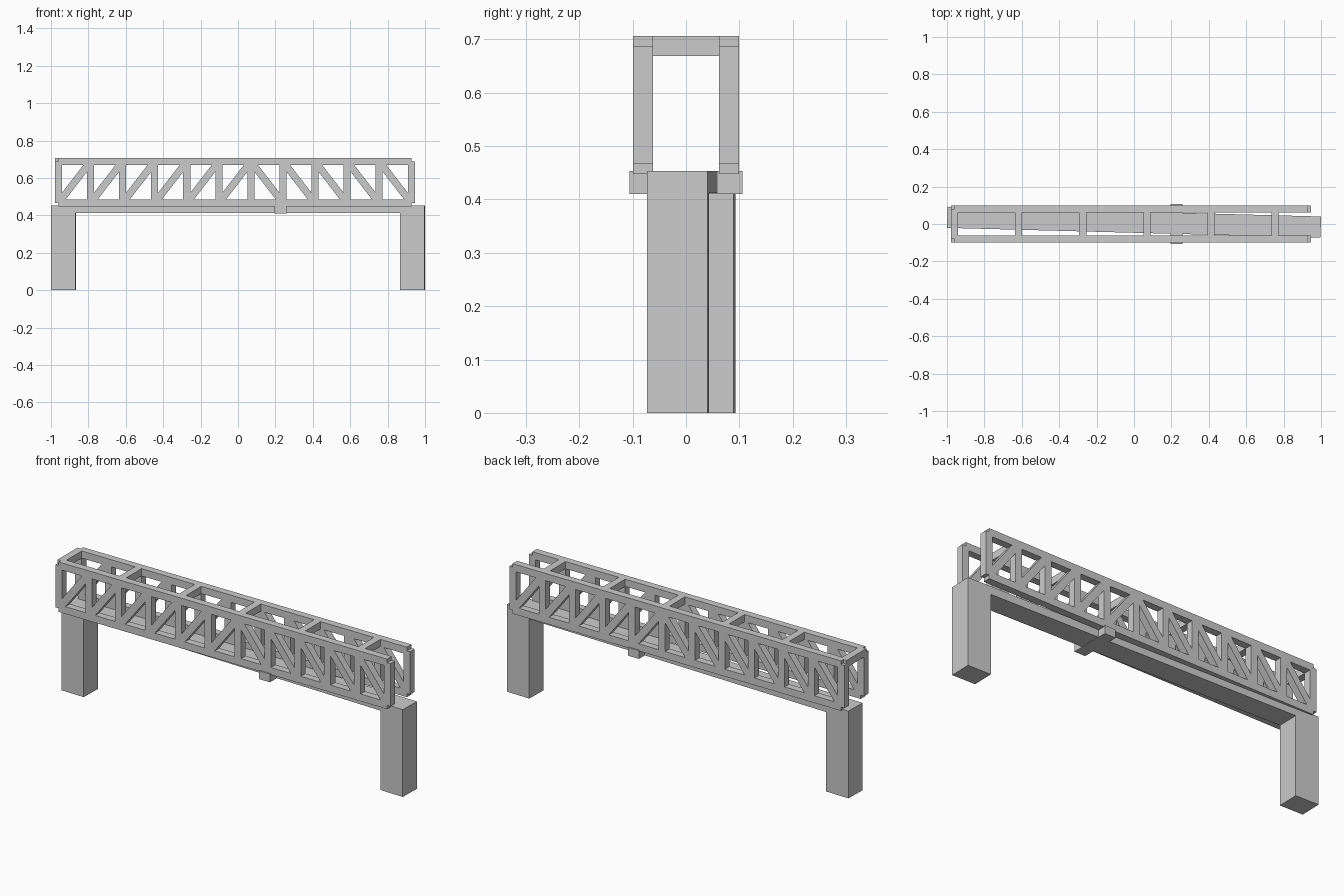
import bpy
from math import atan2, hypot, radians
from mathutils import Matrix, Vector

if "Cube" in bpy.data.objects:
    bpy.data.objects.remove(bpy.data.objects["Cube"])

T = 0.0375                 # square section of every truss member
Y = 0.081                  # truss plane offset
LOW, HIGH = 0.466, 0.688   # chord centre heights
X0, STEP, N = -0.96, 0.1715, 11


def prism(name, profile, y0, y1):
    """Extrude an x-z outline from y0 to y1."""
    n = len(profile)
    verts = [(x, y0, z) for x, z in profile] + [(x, y1, z) for x, z in profile]
    faces = [tuple(range(n)), tuple(range(2 * n - 1, n - 1, -1))]
    faces += [(i, i + n, (i + 1) % n + n, (i + 1) % n) for i in range(n)]
    mesh = bpy.data.meshes.new(name)
    mesh.from_pydata(verts, [], faces)
    obj = bpy.data.objects.new(name, mesh)
    bpy.context.collection.objects.link(obj)
    return obj


def box(name, x0, x1, y0, y1, z0, z1):
    return prism(name, [(x0, z0), (x1, z0), (x1, z1), (x0, z1)], y0, y1)


def member(name, a, b, y):
    """Square bar between two x-z points in the truss plane at y."""
    a, b = Vector(a), Vector(b)
    d = (b - a).normalized() * T / 2
    s = Vector((-d.y, d.x))
    return prism(name, [a - s, b - s, b + s, a + s], y - T / 2, y + T / 2)


# Supporting portal: two legs and a beam, turned slightly about z
L, LEG, W = 0.9988, 0.13, 0.113
outline = [(-L, 0), (-L + LEG, 0), (-L + LEG, 0.412), (L - LEG, 0.412),
           (L - LEG, 0), (L, 0), (L, 0.453), (-L, 0.453)]
portal = prism("support_portal", outline, -W / 2, W / 2)
portal.data.transform(Matrix.Translation((0, 0.0097, 0)) @ Matrix.Rotation(radians(-1.5), 4, 'Z'))

# Cross bearer under the trusses
box("cross_bearer", 0.196, 0.258, -0.106, 0.106, 0.41, 0.453)

# Two side trusses: chords, posts, and diagonals rising toward the middle
for side, y in (("front", -Y), ("back", Y)):
    xe = X0 + N * STEP
    member(side + "_top_chord", (X0, HIGH), (xe, HIGH), y)
    member(side + "_bottom_chord", (X0, LOW), (xe, LOW), y)
    for i in range(N + 1):
        x = X0 + i * STEP
        member(f"{side}_post_{i}", (x, LOW), (x, HIGH), y)
        if i < N:
            za, zb = (LOW, HIGH) if i < 6 else (HIGH, LOW)
            member(f"{side}_diagonal_{i}", (x, za), (x + STEP, zb), y)

# Top cross ties at every second post
for i in range(0, N + 1, 2):
    x = X0 + i * STEP
    box(f"top_tie_{i}", x - T / 2, x + T / 2, -Y, Y, HIGH - T / 2, HIGH + T / 2)
